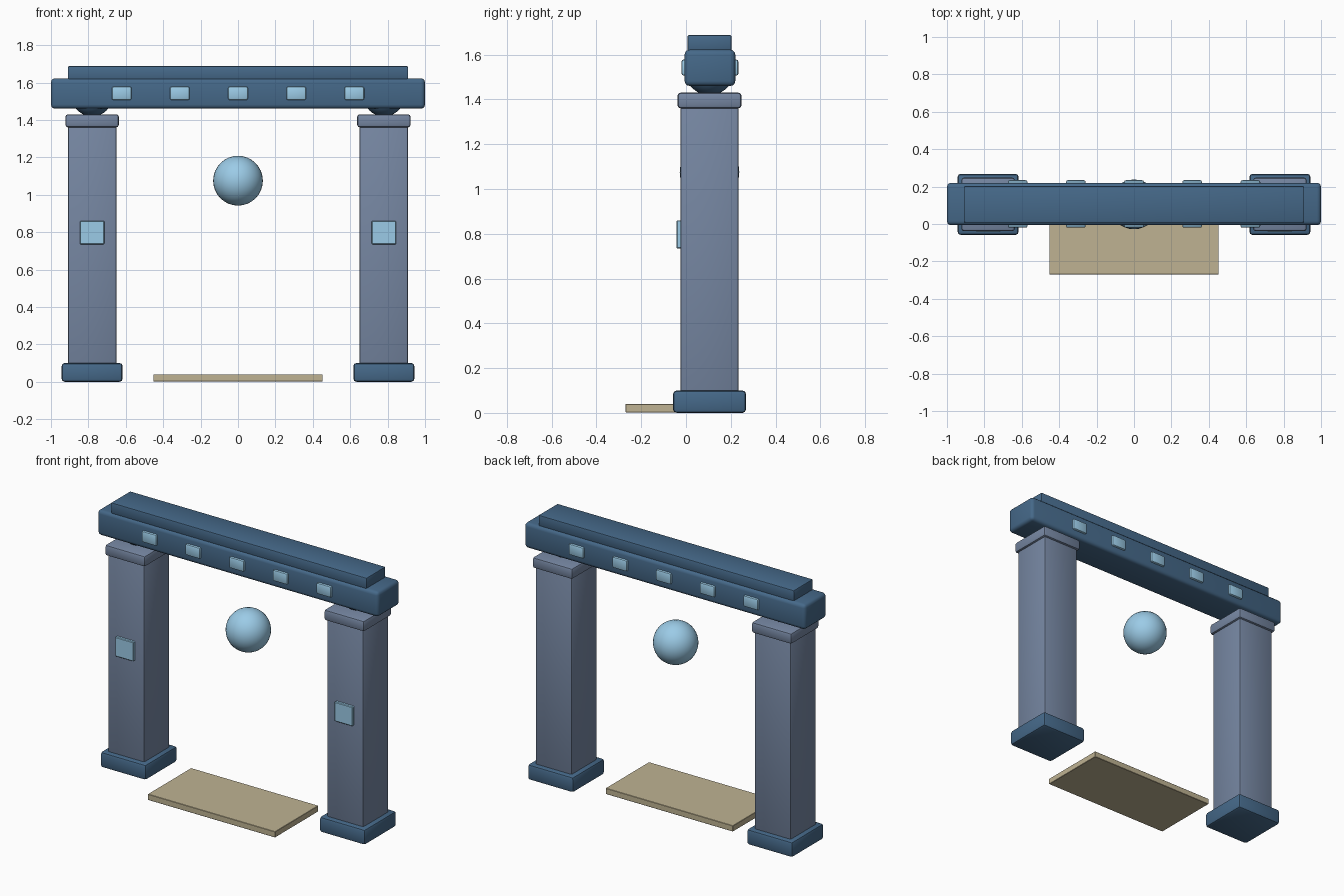
import bpy
import math

if "Cube" in bpy.data.objects:
    bpy.data.objects.remove(bpy.data.objects["Cube"])

CY = 0.105  # depth centre line of the arch


def material(name, rgb):
    m = bpy.data.materials.new(name)
    m.diffuse_color = (*rgb, 1)
    m.use_nodes = True
    m.node_tree.nodes["Principled BSDF"].inputs["Base Color"].default_value = m.diffuse_color
    return m


navy = material("navy stone", (0.06, 0.14, 0.25))
slate = material("slate stone", (0.18, 0.24, 0.36))
glow = material("pale crystal", (0.33, 0.60, 0.80))
sand = material("sand stone", (0.52, 0.45, 0.29))


def finish(ob, name, mat):
    ob.name = name
    ob.data.materials.append(mat)
    bpy.ops.object.shade_smooth_by_angle(angle=math.radians(35))
    return ob


def box(name, x, y, z, mat, bevel=0.0, segments=2):
    """Box from (min, max) ranges with softened edges."""
    bpy.ops.mesh.primitive_cube_add(size=1, location=[(a + b) / 2 for a, b in (x, y, z)])
    ob = bpy.context.object
    ob.scale = [b - a for a, b in (x, y, z)]
    bpy.ops.object.transform_apply(location=False, rotation=False, scale=True)
    if bevel:
        mod = ob.modifiers.new("Bevel", 'BEVEL')
        mod.width, mod.segments = bevel, segments
        bpy.ops.object.modifier_apply(modifier="Bevel")
    return finish(ob, name, mat)


def ball(name, loc, r, mat):
    bpy.ops.mesh.primitive_uv_sphere_add(segments=32, ring_count=16, radius=r, location=loc)
    return finish(bpy.context.object, name, mat)


def around(c, half):
    return (c - half, c + half)


# Two pillars: plinth, shaft, capital, ball bearing and front inlay
for side, cx in (("left", -0.78), ("right", 0.78)):
    def block(part, half, z, mat, bevel):
        box(f"{side}_{part}", around(cx, half), around(CY, half), z, mat, bevel)

    block("pillar_base", 0.163, (0, 0.10), navy, 0.016)
    block("pillar_shaft", 0.13, (0.02, 1.37), slate, 0.012)
    block("pillar_capital", 0.143, (1.36, 1.43), slate, 0.014)
    ball(f"{side}_bearing_ball", (cx, CY, 1.53), 0.111, navy)
    box(f"{side}_pillar_inlay", around(cx, 0.065), (-0.043, 0.0), (0.735, 0.86), glow, 0.004, 1)

# Lintel and its top course
box("lintel", (-1, 1), (-0.006, 0.22), (1.46, 1.622), navy, 0.022, 3)
box("lintel_top", (-0.91, 0.91), (0.007, 0.203), (1.615, 1.688), navy, 0.008)

# Studs on both faces of the lintel
for face, y in (("front", (-0.02, 0.02)), ("back", (0.195, 0.234))):
    for i in range(5):
        box(f"{face}_stud_{i + 1}", around((i - 2) * 0.311, 0.053), y,
            (1.506, 1.578), glow, 0.01)

# Floating orb and floor slab
ball("floating_orb", (0, CY, 1.075), 0.133, glow)
box("floor_slab", (-0.453, 0.453), (-0.27, 0.17), (0.002, 0.04), sand, 0.002, 1)
